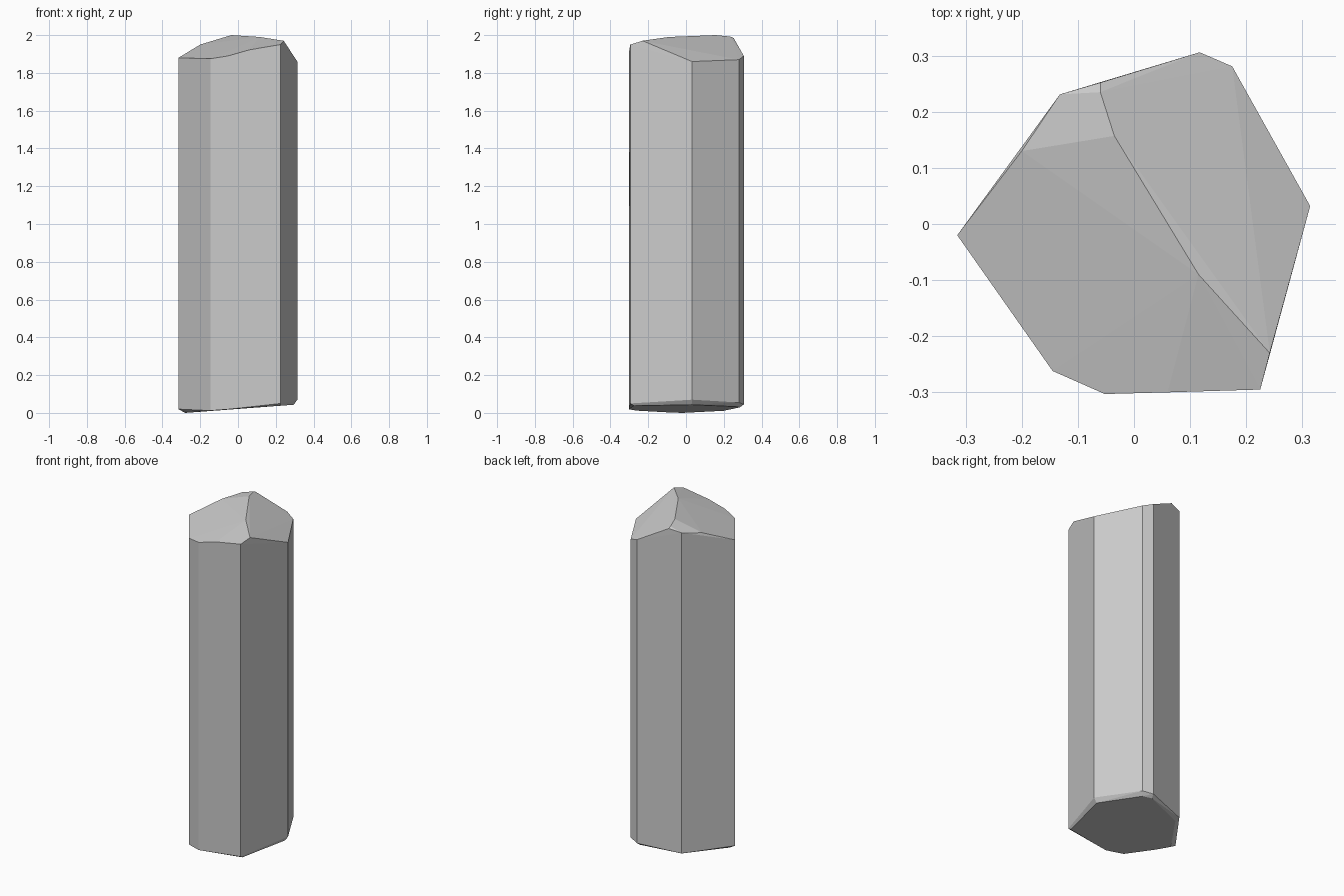
import bpy, bmesh, math

cube = bpy.data.objects.get("Cube")
if cube:
    bpy.data.objects.remove(cube, do_unlink=True)

# One stone grey
stone = bpy.data.materials.new("stone_grey")
stone.use_nodes = True
grey = (0.6, 0.6, 0.6, 1)
stone.diffuse_color = grey
stone.node_tree.nodes["Principled BSDF"].inputs["Base Color"].default_value = grey

# Prism corners: x, y, lower end, upper end
corners = [
    (-0.315, -0.02, 0.02, 1.88),
    (-0.145, -0.262, 0.012, 1.875),
    (-0.052, -0.303, 0.019, 1.89),
    (0.225, -0.295, 0.05, 1.95),
    (0.314, 0.032, 0.07, 1.86),
    (0.175, 0.281, 0.055, 1.87),
    (0.117, 0.306, 0.045, 1.89),
    (-0.132, 0.231, 0.02, 1.97),
]
# Crooked ridge and the breaks along the upper rim
crown = [
    (0.242, -0.23, 1.97), (0.115, -0.09, 1.99), (-0.035, 0.157, 2.0),
    (-0.06, 0.235, 1.992), (-0.06, 0.252, 1.985),
    (-0.2, 0.13, 1.95), (0.06, -0.3, 1.922),
]
# Outline of the slanted underside, inside the chipped lower rim
underside = [(-0.28, -0.02), (-0.24, -0.1), (0.222, -0.275),
             (0.295, 0.03), (0.16, 0.265), (0.11, 0.285), (-0.13, 0.2)]

# The pillar is the convex skin around these points
bm = bmesh.new()
for x, y, low, high in corners:
    bm.verts.new((x, y, low))
    bm.verts.new((x, y, high))
for point in crown:
    bm.verts.new(point)
for x, y in underside:
    bm.verts.new((x, y, 0.021 + 0.075 * x))
bmesh.ops.convex_hull(bm, input=bm.verts[:])
loose = [v for v in bm.verts if not v.link_faces]
bmesh.ops.delete(bm, geom=loose, context='VERTS')
bmesh.ops.dissolve_limit(bm, angle_limit=math.radians(1),
                         verts=bm.verts[:], edges=bm.edges[:])
bmesh.ops.recalc_face_normals(bm, faces=bm.faces[:])

mesh = bpy.data.meshes.new("stone_pillar")
bm.to_mesh(mesh)
bm.free()
mesh.materials.append(stone)
pillar = bpy.data.objects.new("stone_pillar", mesh)
bpy.context.collection.objects.link(pillar)
